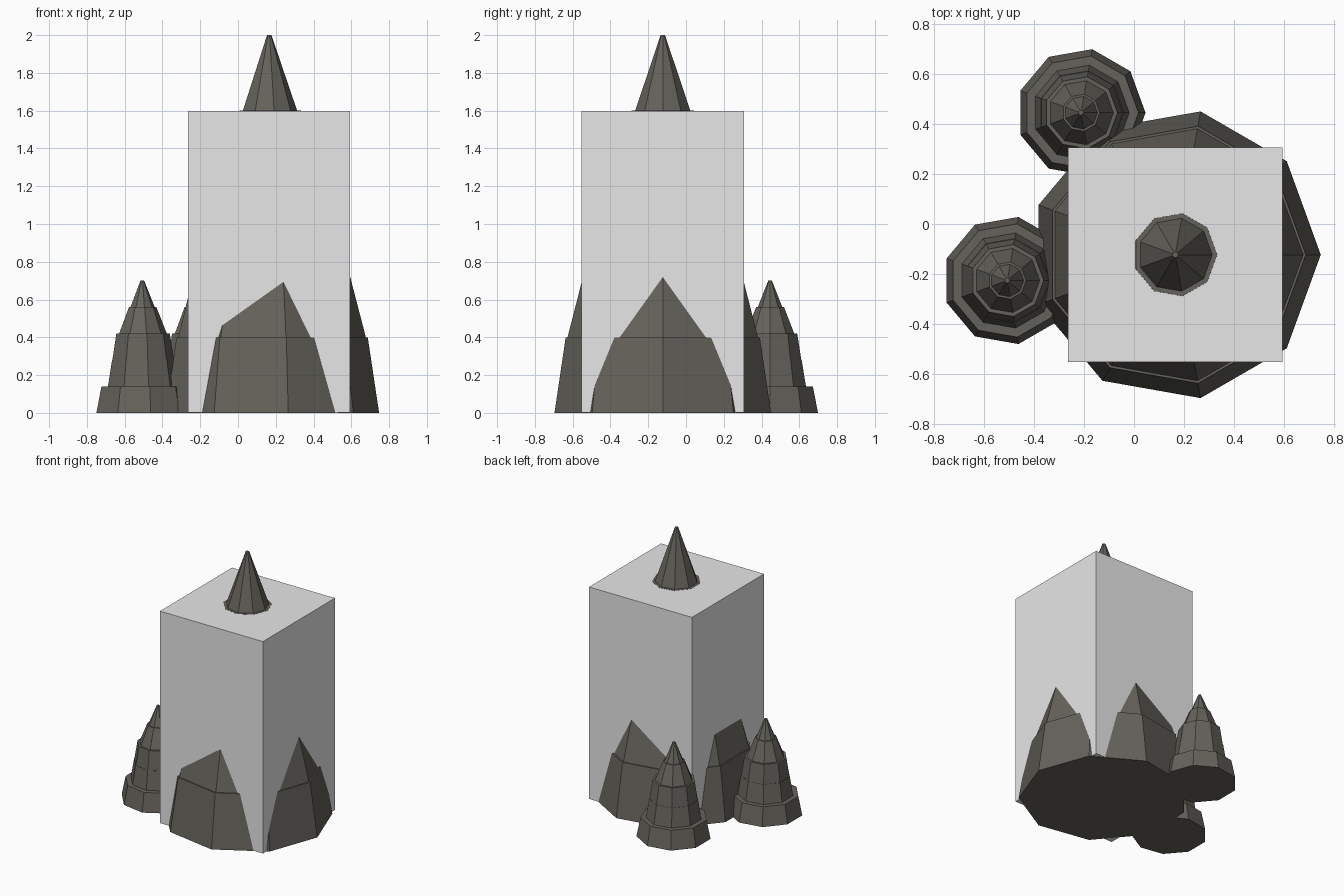
import bpy, bmesh
from math import cos, sin, tau

cube = bpy.data.objects.get("Cube")
if cube:
    bpy.data.objects.remove(cube, do_unlink=True)


def material(name, rgb):
    mat = bpy.data.materials.new(name)
    mat.use_nodes = True
    mat.diffuse_color = (*rgb, 1)
    mat.node_tree.nodes["Principled BSDF"].inputs["Base Color"].default_value = (*rgb, 1)
    return mat


rock = material("dark rock", (0.13, 0.122, 0.105))
grey = material("light grey", (0.8, 0.8, 0.8))


def add_object(name, bm, mat, location):
    bmesh.ops.recalc_face_normals(bm, faces=bm.faces)
    mesh = bpy.data.meshes.new(name)
    bm.to_mesh(mesh)
    bm.free()
    mesh.materials.append(mat)
    obj = bpy.data.objects.new(name, mesh)
    obj.location = location
    bpy.context.collection.objects.link(obj)
    return obj


def spire(name, x, y, height, tiers, sides=9):
    """Stepped spire: equal-height tiers, each with a (bottom, top) radius."""
    bm = bmesh.new()
    step = height / len(tiers)
    rings = []
    for i, radii in enumerate(tiers):
        for k, r in enumerate(radii):
            rings.append([bm.verts.new((r * cos(tau * s / sides),
                                        r * sin(tau * s / sides),
                                        (i + k) * step)) for s in range(sides)])
    for low, high in zip(rings, rings[1:]):
        for s in range(sides):
            t = (s + 1) % sides
            bm.faces.new((low[s], low[t], high[t], high[s]))
    bm.faces.new(rings[0][::-1])
    bm.faces.new(rings[-1])
    return add_object(name, bm, rock, (x, y, 0))


# Large spire running up through the block, its tip showing on top
spire("main_spire", 0.165, -0.123, 2.0,
      [(0.582, 0.522), (0.512, 0.408), (0.395, 0.29), (0.28, 0.168), (0.148, 0.012)])

# Two small spires on the model's right and back
small_tiers = [(0.258, 0.23), (0.193, 0.17), (0.168, 0.146), (0.13, 0.075), (0.066, 0.01)]
for name, x, y in (("side_spire", -0.507, -0.226), ("back_spire", -0.212, 0.445)):
    spire(name, x, y, 0.7, small_tiers)

# Tall plain block
bm = bmesh.new()
bmesh.ops.create_cube(bm, size=1)
bmesh.ops.scale(bm, vec=(0.858, 0.858, 1.597), verts=bm.verts)
add_object("block", bm, grey, (0.165, -0.123, 0.8005))
